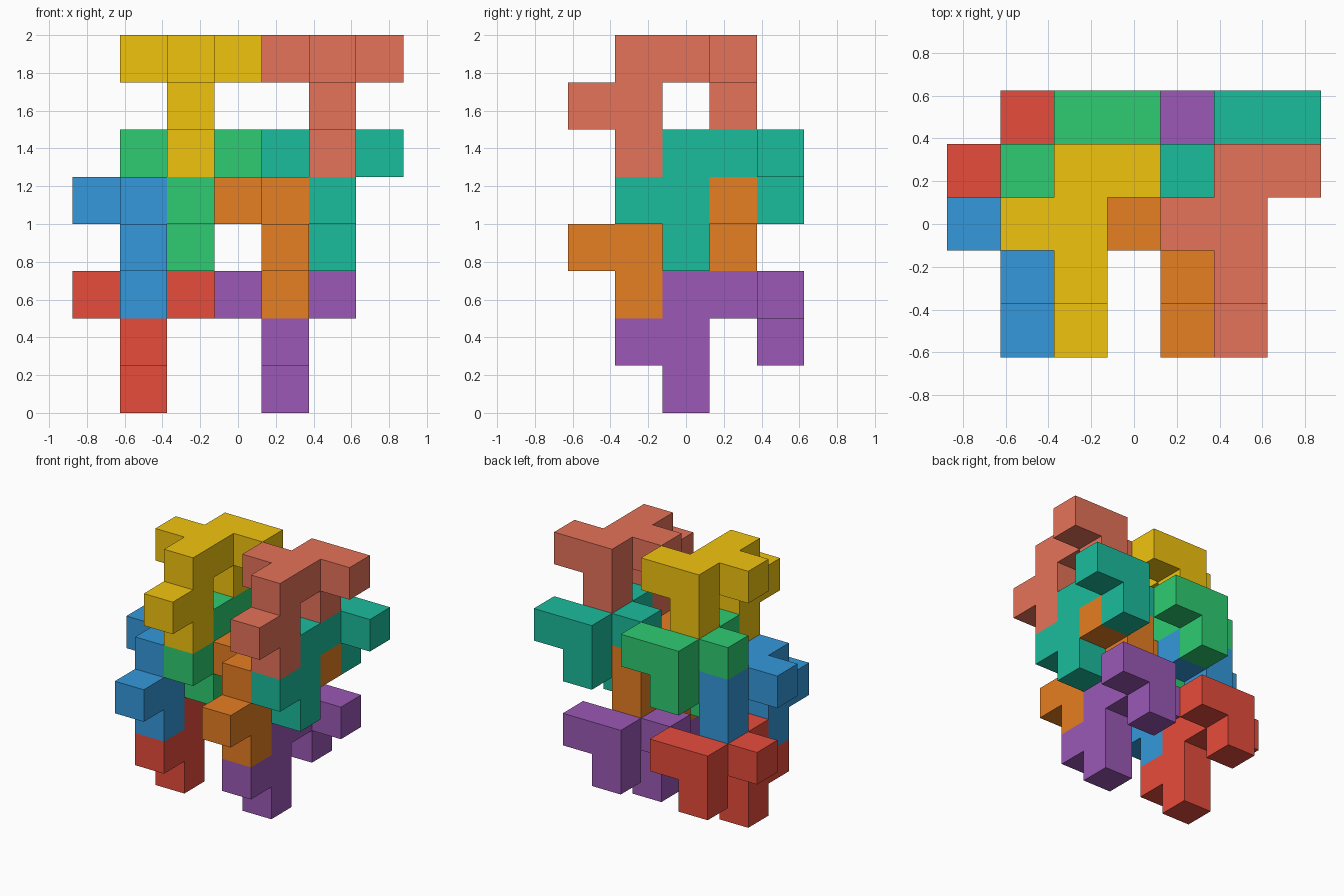
import bpy, bmesh
from mathutils import Vector

if "Cube" in bpy.data.objects:
    bpy.data.objects.remove(bpy.data.objects["Cube"])

S = 0.25  # cell size

# One puzzle piece, in cells: bar, long leg, short leg, front nub, side nubs
PIECE = [(1, 1, 2), (1, 2, 2), (1, 3, 2),
         (1, 1, 1), (1, 1, 0), (1, 3, 1),
         (1, 0, 1),
         (2, 3, 2), (0, 2, 2)]
CELLS = set(PIECE)


def linear(hex_code):
    """sRGB hex to linear RGBA."""
    rgb = [int(hex_code[i:i + 2], 16) / 255 for i in (0, 2, 4)]
    return [c / 12.92 if c < 0.04045 else ((c + 0.055) / 1.055) ** 2.4 for c in rgb] + [1]


def make_piece(name, offset, hex_code):
    bm = bmesh.new()
    # Outer skin only: one quad wherever a cell has no neighbour
    for cell in PIECE:
        centre = Vector(cell) + Vector((0.5, 0.5, 0.5))
        for axis in range(3):
            for sign in (-1, 1):
                n = Vector((0, 0, 0))
                n[axis] = sign
                if tuple(int(a + b) for a, b in zip(cell, n)) in CELLS:
                    continue
                u = Vector((0, 0, 0))
                u[(axis + 1) % 3] = 0.5
                v = n.cross(u)
                mid = centre + n * 0.5
                bm.faces.new([bm.verts.new((mid + p) * S)
                              for p in (-u - v, u - v, u + v, -u + v)])
    bmesh.ops.remove_doubles(bm, verts=bm.verts[:], dist=0.001)
    bmesh.ops.dissolve_limit(bm, angle_limit=0.01, verts=bm.verts[:], edges=bm.edges[:])
    bmesh.ops.recalc_face_normals(bm, faces=bm.faces[:])
    mesh = bpy.data.meshes.new(name)
    bm.to_mesh(mesh)
    bm.free()
    mat = bpy.data.materials.new(name + "_paint")
    mat.diffuse_color = linear(hex_code)
    mat.use_nodes = True
    mat.node_tree.nodes["Principled BSDF"].inputs["Base Color"].default_value = mat.diffuse_color
    mesh.materials.append(mat)
    obj = bpy.data.objects.new(name, mesh)
    # Grid is 7 x 5 x 8 cells, centred in x and y
    obj.location = (Vector(offset) - Vector((3.5, 2.5, 0))) * S
    bpy.context.collection.objects.link(obj)


# Four stacked layers, each with a left and a right piece three cells apart
LAYERS = [((0, 1, 0), ("red", "e74c3c"), ("purple", "9b59b6")),
          ((0, 0, 2), ("blue", "3498db"), ("orange", "e67e22")),
          ((1, 1, 3), ("green", "2ecc71"), ("teal", "1abc9c")),
          ((1, 0, 5), ("yellow", "f1c40f"), ("coral", "e6735a"))]
for (x, y, z), left, right in LAYERS:
    for shift, (colour, code) in ((0, left), (3, right)):
        make_piece(colour + "_piece", (x + shift, y, z), code)
